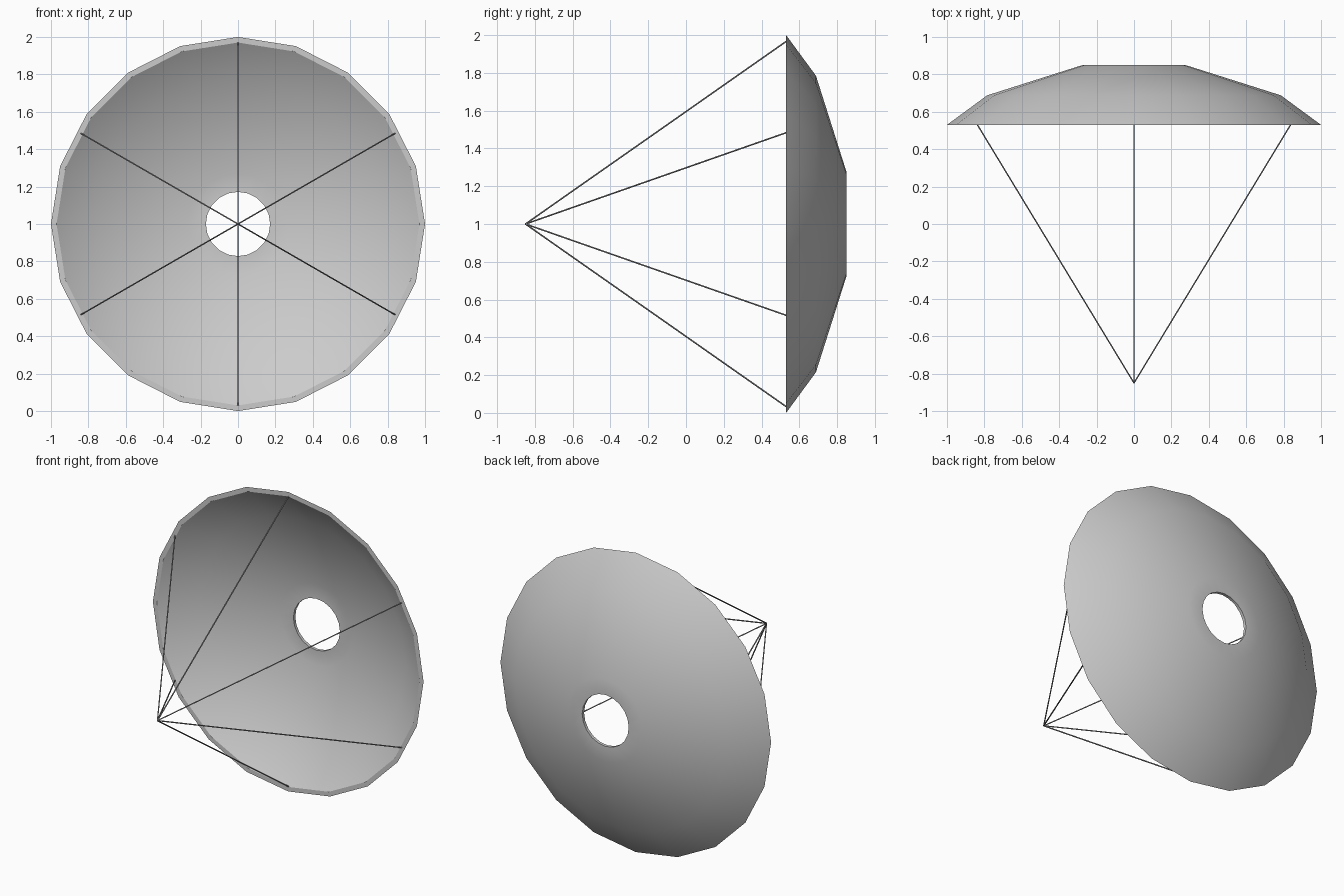
import bpy
import bmesh
from math import cos, sin, pi, radians
from mathutils import Vector

cube = bpy.data.objects.get("Cube")
if cube:
    bpy.data.objects.remove(cube)


def material(name, rgb):
    mat = bpy.data.materials.new(name)
    mat.use_nodes = True
    mat.diffuse_color = (*rgb, 1)
    mat.node_tree.nodes["Principled BSDF"].inputs["Base Color"].default_value = (*rgb, 1)
    return mat


def on_ring(radius, y, angle):
    """Point on a circle around the canopy axis."""
    return Vector((radius * cos(angle), y, 1 + radius * sin(angle)))


def add_object(name, bm, mat, smooth_angle):
    bmesh.ops.recalc_face_normals(bm, faces=bm.faces)
    mesh = bpy.data.meshes.new(name)
    bm.to_mesh(mesh)
    bm.free()
    mesh.materials.append(mat)
    obj = bpy.data.objects.new(name, mesh)
    bpy.context.collection.objects.link(obj)
    bpy.ops.object.select_all(action="DESELECT")
    obj.select_set(True)
    bpy.context.view_layer.objects.active = obj
    bpy.ops.object.shade_smooth_by_angle(angle=radians(smooth_angle))
    return obj


cloth = material("grey cloth", (0.6, 0.6, 0.6))
cord = material("grey cord", (0.3, 0.3, 0.3))

# Canopy: closed shell profile (radius, y) swept around the axis, with a vent hole
SIDES = 20
profile = [(1.0, 0.53), (0.785, 0.688), (0.275, 0.85), (0.172, 0.85),
           (0.172, 0.83), (0.27, 0.83), (0.77, 0.67), (0.97, 0.53)]
bm = bmesh.new()
rings = [[bm.verts.new(on_ring(r, y, 2 * pi * i / SIDES)) for r, y in profile]
         for i in range(SIDES)]
for i in range(SIDES):
    here, there = rings[i], rings[(i + 1) % SIDES]
    for j in range(len(profile)):
        k = (j + 1) % len(profile)
        bm.faces.new((here[j], here[k], there[k], there[j]))
add_object("canopy", bm, cloth, 32)

# Suspension lines: thin cords from the rim to a common point in front
apex = Vector((0, -0.85, 1))
for n in range(6):
    end = on_ring(0.97, 0.535, pi / 6 + n * pi / 3)
    span = end - apex
    bm = bmesh.new()
    bmesh.ops.create_cone(bm, cap_ends=True, segments=6, radius1=0.004,
                          radius2=0.004, depth=span.length)
    matrix = span.to_track_quat("Z", "Y").to_matrix().to_4x4()
    matrix.translation = (apex + end) / 2
    bm.transform(matrix)
    add_object(f"suspension_line_{n + 1}", bm, cord, 65)
